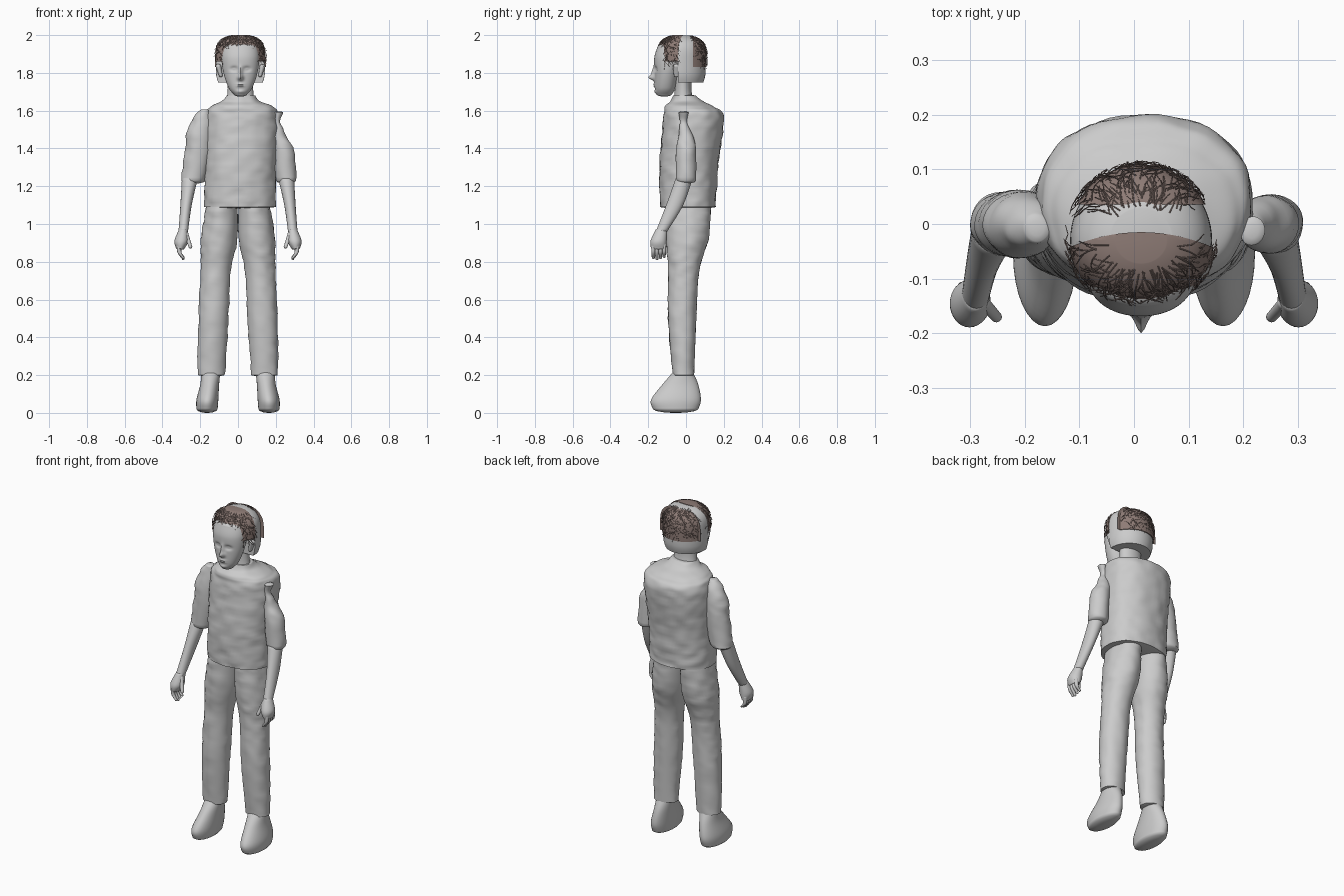
import bpy, bmesh, math, random
from mathutils import Vector, noise

random.seed(4)
if "Cube" in bpy.data.objects:
    bpy.data.objects.remove(bpy.data.objects["Cube"])


def material(name, red, green, blue):
    mat = bpy.data.materials.new(name)
    mat.use_nodes = True
    color = (red, green, blue, 1)
    mat.diffuse_color = color
    shader = mat.node_tree.nodes["Principled BSDF"]
    shader.inputs["Base Color"].default_value = color
    return mat


GREY = material("plain grey", .6, .6, .6)
BROWN = material("hair brown", .27, .2, .18)
HEAD_X = .013
HEAD_Y = -.03
meshes = []


def spline(before, start, end, after, t):
    """Smooth value between start and end."""
    slope_in, slope_out = (end - before) / 2, (after - start) / 2
    bend = 3 * (end - start) - 2 * slope_in - slope_out
    return start + t * (slope_in + t * (bend + t * (slope_in + slope_out - 2 * (end - start))))


def rounded_end(ring, direction, bulge):
    """Extra rings that close an end in a soft curve."""
    z, x, y, rx, ry = ring
    rise = direction * bulge * min(rx, ry)
    for degrees in (30, 60, 80):
        c, s = math.cos(math.radians(degrees)), math.sin(math.radians(degrees))
        yield z + rise * s, x, y, rx * c, ry * c


def loft(name, sections, mat=GREY, sides=32, steps=6, bulge=.3, power=2, shape=None):
    """Skin oval rings, each given as height, centre x, centre y and two radii."""
    last = len(sections) - 1
    rows = []
    for i in range(last):
        near = [sections[max(0, min(last, i + k))] for k in (-1, 0, 1, 2)]
        for step in range(steps):
            rows.append([spline(*values, step / steps) for values in zip(*near)])
    rows.append(sections[-1])
    if bulge:
        direction = math.copysign(1, rows[-1][0] - rows[0][0])
        start = list(rounded_end(rows[0], -direction, bulge))
        rows = start[::-1] + rows + list(rounded_end(rows[-1], direction, bulge))

    bm = bmesh.new()
    rings = []
    for z, x, y, rx, ry in rows:
        ring = []
        for k in range(sides):
            c, s = math.cos(math.tau * k / sides), math.sin(math.tau * k / sides)
            u = math.copysign(abs(c) ** (2 / power), c)
            v = math.copysign(abs(s) ** (2 / power), s)
            co = Vector((x + rx * u, y + ry * v, z))
            ring.append(bm.verts.new(shape(co) if shape else co))
        rings.append(ring)
    for low, high in zip(rings, rings[1:]):
        for k in range(sides):
            n = (k + 1) % sides
            bm.faces.new((low[k], low[n], high[n], high[k]))
    bm.faces.new(rings[0])
    bm.faces.new(rings[-1])
    bmesh.ops.recalc_face_normals(bm, faces=bm.faces)
    mesh = bpy.data.meshes.new(name)
    bm.to_mesh(mesh)
    bm.free()
    mesh.materials.append(mat)
    ob = bpy.data.objects.new(name, mesh)
    bpy.context.collection.objects.link(ob)
    meshes.append(ob)


def pair(name, sections, middle=0, **options):
    """Build a part for both sides of the body."""
    loft("left_" + name, sections, **options)
    flipped = [(z, 2 * middle - x, y, rx, ry) for z, x, y, rx, ry in sections]
    loft("right_" + name, flipped, **options)


def cloth(co):
    """Slight wrinkles, pushed outward."""
    outward = Vector((co.x, co.y, 0)).normalized()
    return co + outward * noise.noise(Vector((co.x * 16, co.y * 16, co.z * 28))) * .007


# Shirt body with sloping shoulders and a collar
loft("shirt", [
    (1.09, .012, .01, .19, .147), (1.3, .013, .015, .19, .155), (1.56, .02, .04, .197, .16),
    (1.62, .02, .02, .165, .13), (1.65, .015, .005, .1, .085), (1.68, .015, -.008, .073, .06)],
    sides=64, steps=12, bulge=.05, power=2.2, shape=cloth)

# Sleeves: a full shoulder on one side, a narrow knobbed one on the other
loft("right_sleeve", [
    (1.6, -.18, -.008, .025, .028), (1.56, -.188, 0, .05, .045), (1.48, -.203, 0, .068, .06),
    (1.38, -.212, 0, .07, .062), (1.23, -.238, 0, .065, .058)], shape=cloth)
loft("left_sleeve", [
    (1.59, .22, -.013, .022, .027), (1.535, .21, -.013, .017, .02), (1.46, .22, 0, .04, .04),
    (1.39, .243, 0, .054, .053), (1.23, .256, 0, .055, .054)], shape=cloth)

# Arms and hands
pair("forearm", [
    (1.24, .255, -.01, .042, .045), (1.1, .275, -.06, .03, .045), (.96, .29, -.13, .025, .03)])
pair("palm", [
    (.97, .29, -.13, .023, .03), (.91, .3, -.145, .037, .043), (.87, .305, -.145, .022, .04)])
pair("thumb", [(.95, .275, -.145, .012, .012), (.88, .252, -.17, .01, .01)], bulge=1)
for i in range(4):
    y = -.173 + i * .019
    tip = .815 + .006 * abs(i - 1)
    pair(f"finger_{i + 1}", [
        (.89, .312, y, .012, .011), (.85, .31, y, .011, .01), (tip, .29, y, .007, .008)],
        sides=12, bulge=1)

# Trousers and shoes
pair("trouser_leg", [
    (1.1, .085, .012, .083, .12), (.92, .1, .006, .096, .113), (.75, .117, -.012, .08, .082),
    (.5, .13, -.02, .08, .075), (.2, .142, -.014, .072, .056)],
    sides=40, steps=10, bulge=.1, shape=cloth)
pair("shoe", [
    (.22, .143, -.015, .05, .05), (.15, .15, -.03, .05, .095),
    (.07, .162, -.053, .058, .132), (.02, .164, -.055, .056, .12)], bulge=.36)

# Neck
loft("neck", [
    (1.6, HEAD_X, -.01, .085, .065), (1.7, HEAD_X, -.015, .068, .045),
    (1.8, HEAD_X, -.015, .07, .045)])


def bump(co, amount, offset, height, width, tall):
    across = (abs(co.x - HEAD_X) - offset) / width
    return amount * math.exp(-across ** 2 - ((co.z - height) / tall) ** 2)


def features(co):
    """Push the front of the face into nose, eyes, mouth and chin."""
    if co.y < -.1:
        nose = bump(co, .026, 0, 1.775, .014, .014) + bump(co, .016, 0, 1.8, .01, .03)
        socket = bump(co, -.013, .034, 1.82, .018, .012)
        eyeball = bump(co, .007, .034, 1.82, .011, .006)
        lips = bump(co, .009, 0, 1.735, .02, .01)
        mouth = bump(co, -.006, 0, 1.735, .02, .002)
        chin = bump(co, .007, 0, 1.7, .02, .01)
        co.y -= nose + socket + eyeball + lips + mouth + chin
    return co


loft("face", [
    (1.685, HEAD_X, -.115, .034, .04), (1.72, HEAD_X, -.11, .062, .054),
    (1.8, HEAD_X, -.1, .09, .066), (1.88, HEAD_X, -.09, .1, .078),
    (1.94, HEAD_X, -.08, .093, .07)],
    sides=96, steps=18, power=2.1, shape=features)
pair("ear", [(1.785, .117, -.05, .01, .014), (1.835, .13, -.05, .015, .02)],
     middle=HEAD_X, bulge=.8)


def head_width(z):
    """Flat-topped dome: relative width of the head at a height."""
    return math.sqrt(max(.05, 1 - ((z - 1.85) / .155) ** 4))


def head_shell(name, mat, low, high, width, depth, shape):
    sections = []
    for i in range(13):
        z = low + (high - low) * math.sin(math.pi * i / 24)
        wide = head_width(z)
        sections.append((z, HEAD_X, HEAD_Y, width * wide, depth * wide))
    loft(name, sections, mat, sides=64, steps=2, bulge=0, shape=shape)


def cut_front(limit):
    return lambda co: Vector((co.x, max(co.y, limit), co.z))


def fringe(co):
    """Front hair ends in an arc that runs forward toward the temples."""
    return Vector((co.x, min(co.y, -.015 - 1.6 * (co.x - HEAD_X) ** 2), co.z))


# Back of the skull and two hair pieces, with a bare strip between them
head_shell("skull_back", GREY, 1.75, 1.997, .13, .134, cut_front(-.043))
head_shell("back_hair", BROWN, 1.83, 1.993, .134, .139, cut_front(.036))
head_shell("front_hair", BROWN, 1.86, 2, .133, .119, fringe)

# Loose fine strands lying over both hair pieces
curve = bpy.data.curves.new("hair_strands", "CURVE")
curve.dimensions = "3D"
curve.bevel_depth = .0012
curve.bevel_resolution = 0
curve.materials.append(BROWN)


def on_hair(angle, z):
    reach = head_width(z) * random.uniform(1, 1.06)
    depth = .138 if math.sin(angle) > 0 else .121
    x = HEAD_X + .134 * reach * math.cos(angle)
    return x, HEAD_Y + depth * reach * math.sin(angle), z, 1


for i in range(400):
    front = i % 2
    angle = math.pi * (random.uniform(1.04, 1.96) if front else random.uniform(.2, .8))
    over_forehead = abs(angle - math.pi * 1.5) < .8
    lowest = 1.955 if over_forehead else 1.85
    z = 1.997 - (1.997 - lowest) * random.random() ** 1.5
    turn, drop = random.uniform(-.35, .35), random.uniform(.005, .045)
    strand = curve.splines.new("POLY")
    strand.points.add(3)
    for k, point in enumerate(strand.points):
        point.co = on_hair(angle + turn * k / 3, z - drop * k / 3)
        point.radius = 1 - k * .15
strands = bpy.data.objects.new("hair_strands", curve)
bpy.context.collection.objects.link(strands)

# Smooth shading with crisp hems
bpy.ops.object.select_all(action="DESELECT")
for ob in meshes:
    ob.select_set(True)
bpy.context.view_layer.objects.active = meshes[0]
bpy.ops.object.shade_smooth_by_angle(angle=math.radians(45))
